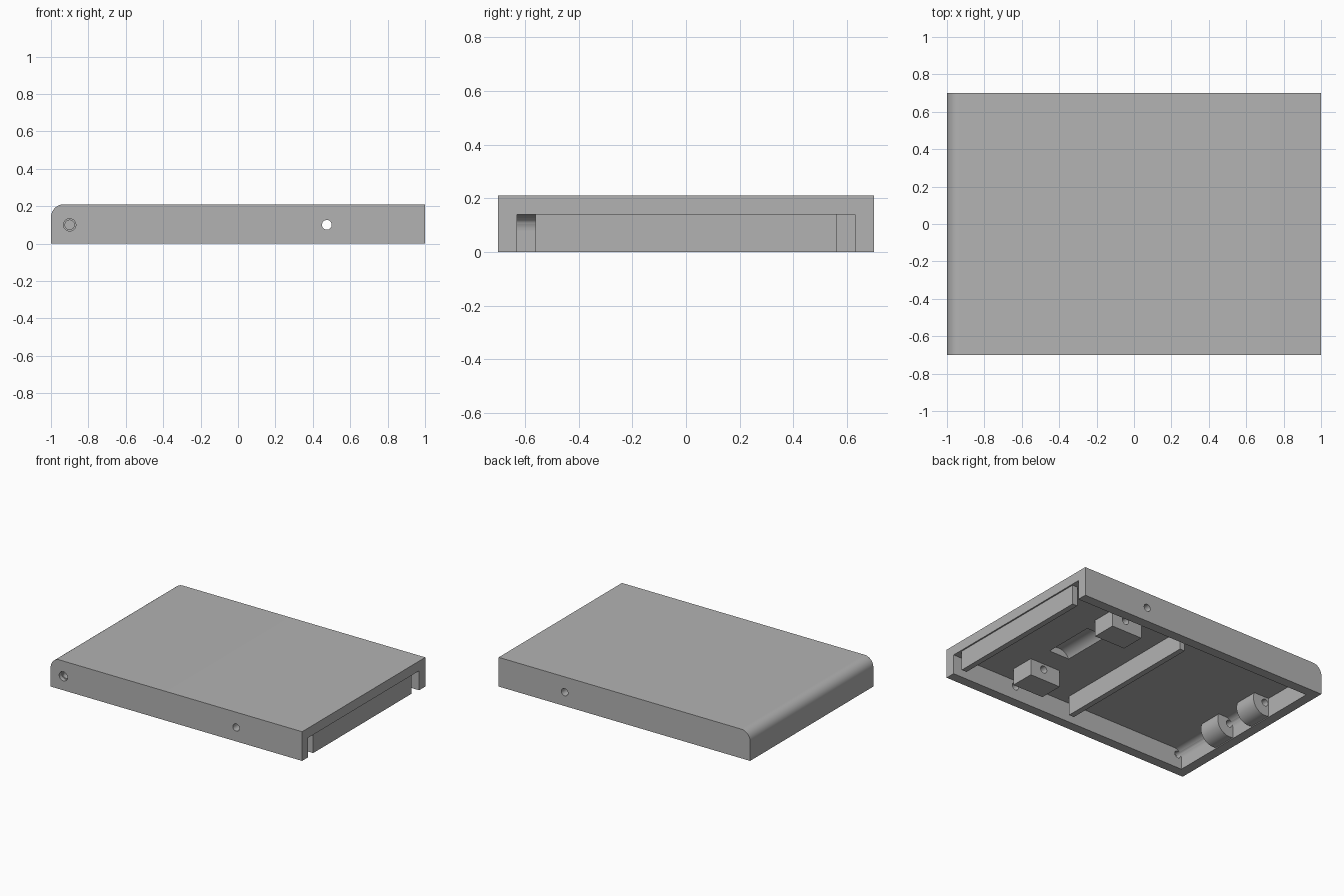
import bpy, bmesh, math

if "Cube" in bpy.data.objects:
    bpy.data.objects.remove(bpy.data.objects["Cube"], do_unlink=True)

grey = bpy.data.materials.new("plain grey")
grey.use_nodes = True
GREY = (0.45, 0.45, 0.45, 1)
grey.diffuse_color = GREY
grey.node_tree.nodes["Principled BSDF"].inputs["Base Color"].default_value = GREY


def extrude(name, profile, y0, y1):
    """Extrude an (x, z) outline along y."""
    bm = bmesh.new()
    base = bm.faces.new([bm.verts.new((x, y0, z)) for x, z in profile])
    moved = bmesh.ops.extrude_face_region(bm, geom=[base])["geom"]
    verts = [v for v in moved if isinstance(v, bmesh.types.BMVert)]
    bmesh.ops.translate(bm, verts=verts, vec=(0, y1 - y0, 0))
    bmesh.ops.recalc_face_normals(bm, faces=bm.faces)
    mesh = bpy.data.meshes.new(name)
    bm.to_mesh(mesh)
    bm.free()
    mesh.materials.append(grey)
    ob = bpy.data.objects.new(name, mesh)
    bpy.context.scene.collection.objects.link(ob)
    return ob


def arc(cx, cz, r, a0, a1, n):
    steps = [math.radians(a0 + (a1 - a0) * i / n) for i in range(n + 1)]
    return [(cx + r * math.cos(a), cz + r * math.sin(a)) for a in steps]


def box(name, x0, x1, y0, y1, z0, z1):
    return extrude(name, [(x0, z0), (x1, z0), (x1, z1), (x0, z1)], y0, y1)


def rod(name, x, z, r, y0, y1):
    return extrude(name, arc(x, z, r, 0, 360, 40)[:-1], y0, y1)


def cut(ob, *cutters):
    for c in cutters:
        mod = ob.modifiers.new(c.name, "BOOLEAN")
        mod.operation = "DIFFERENCE"
        mod.solver = "EXACT"
        mod.object = c
        c.hide_render = True
        c.hide_viewport = True
        c.hide_set(True)


W, H, CEIL, INNER = 0.70, 0.21, 0.14, 0.63
HINGE_X, LATCH_X, AXIS_Z = -0.90, 0.475, 0.10

# Cover shell: rounded on its hinge edge, open below and at the far end
cover = extrude("cover", [(-1, 0), (1, 0), (1, H)]
                + arc(-0.93, CEIL, 0.07, 90, 180, 16), -W, W)
cavity = box("cavity_cutter", -0.93, 1.1, -INNER, INNER, -0.1, CEIL)
groove = rod("groove_cutter", LATCH_X, AXIS_Z, 0.09, -0.19, 0.19)
hinge_bore = rod("hinge_bore_cutter", HINGE_X, AXIS_Z, 0.025, -0.8, 0.4)
hinge_mouth = rod("hinge_mouth_cutter", HINGE_X, AXIS_Z, 0.033, -0.8, -0.67)
latch_bore = rod("latch_bore_cutter", LATCH_X, AXIS_Z, 0.026, -0.8, 0.8)
cut(cover, cavity, groove, hinge_bore, hinge_mouth, latch_bore)
parts = [cover]

# Curved fill in the inner corner behind the hinge
fillet = extrude("hinge_fillet", [(-0.93, CEIL)]
                 + arc(-0.87, 0.08, 0.06, 90, 180, 12), -INNER, 0.25)
cut(fillet, hinge_bore)
parts.append(fillet)

# Hinge knuckles
for name, y0, y1 in (("front_knuckle", -0.28, -0.11), ("rear_knuckle", 0.08, 0.25)):
    knuckle = rod(name, HINGE_X, AXIS_Z, 0.098, y0, y1)
    cut(knuckle, hinge_bore)
    parts.append(knuckle)

# Latch blocks
for name, y0, y1 in (("front_latch_block", -0.52, -0.345),
                     ("rear_latch_block", 0.305, 0.48)):
    block = box(name, 0.34, 0.585, y0, y1, 0.02, CEIL + 0.01)
    cut(block, latch_bore)
    parts.append(block)

# Cross ribs
for name, x in (("middle_rib", 0.04), ("end_rib", 0.95)):
    parts.append(box(name, x, x + 0.04, -0.56, 0.56, 0, CEIL))

# Apply the cuts and smooth only the curved faces
bpy.context.view_layer.update()
for ob in parts:
    bpy.ops.object.select_all(action="DESELECT")
    ob.select_set(True)
    bpy.context.view_layer.objects.active = ob
    for mod in list(ob.modifiers):
        bpy.ops.object.modifier_apply(modifier=mod.name)
    bpy.ops.object.shade_smooth_by_angle(angle=math.radians(30))
for helper in (cavity, groove, hinge_bore, hinge_mouth, latch_bore):
    bpy.data.objects.remove(helper, do_unlink=True)
